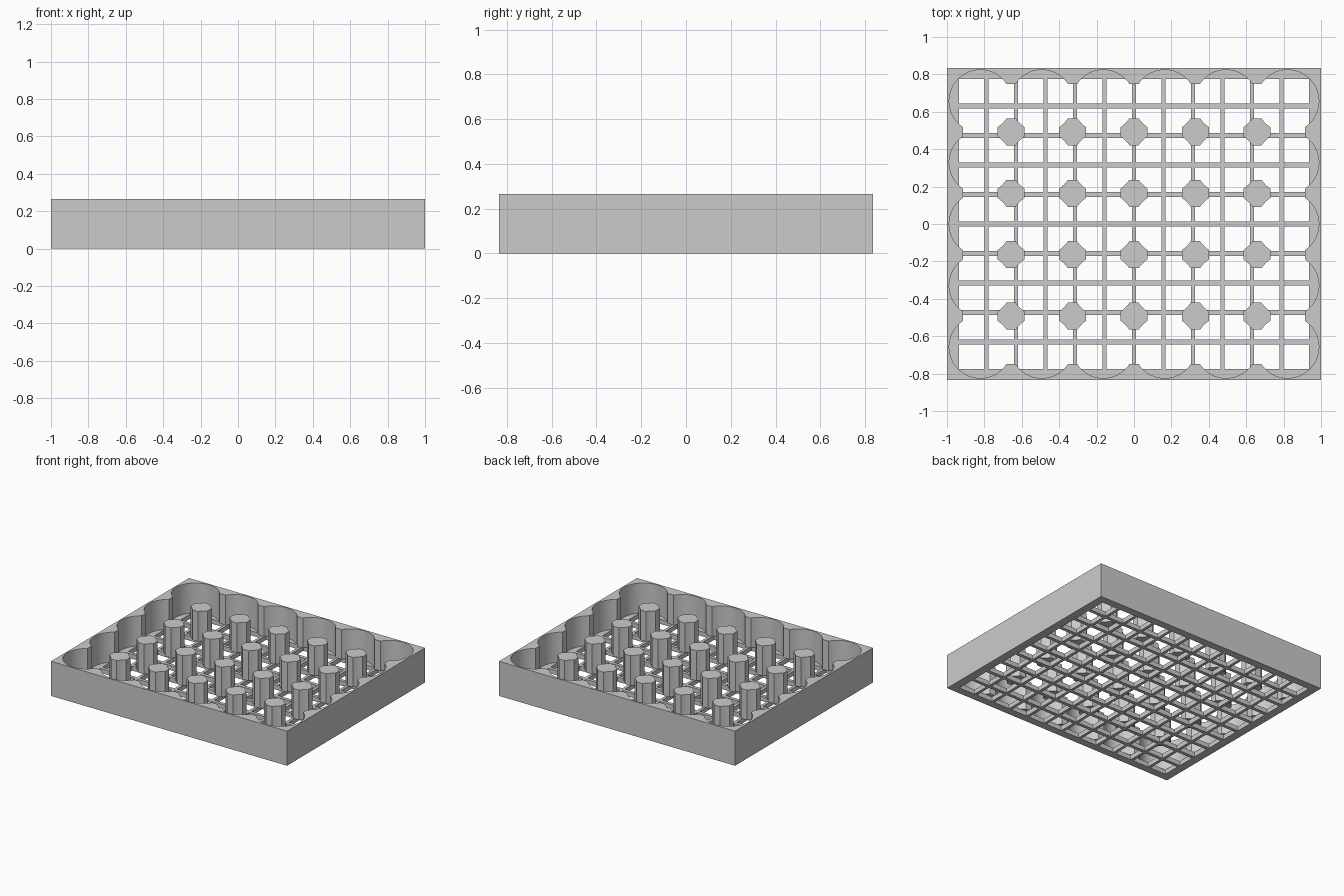
import bpy, bmesh, math
from mathutils import Matrix, Vector

if "Cube" in bpy.data.objects:
    bpy.data.objects.remove(bpy.data.objects["Cube"])

HALF_X, HALF_Y, HEIGHT = 1.0, 0.835, 0.265
FLOOR = 0.035
PITCH, RADIUS, SLOT = 0.3285, 0.167, 0.184   # round pockets and the slots joining them
COLS, ROWS = 6, 5
GRID, HOLE_X, HOLE_Y = 0.1578, 0.136, 0.132  # floor grate


def add_box(bm, x, y, z0, z1, sx, sy):
    m = Matrix.Translation((x, y, (z0 + z1) / 2)) @ Matrix.Diagonal((sx, sy, z1 - z0, 1))
    bmesh.ops.create_cube(bm, size=1, matrix=m)


def finish(name, bm):
    mesh = bpy.data.meshes.new(name)
    bm.to_mesh(mesh)
    bm.free()
    obj = bpy.data.objects.new(name, mesh)
    bpy.context.collection.objects.link(obj)
    return obj


def centres(n, pitch):
    return [(i - (n - 1) / 2) * pitch for i in range(n)]


# Solid block for the tray
bm = bmesh.new()
add_box(bm, 0, 0, 0, HEIGHT, 2 * HALF_X, 2 * HALF_Y)
tray = finish("tray", bm)
grey = bpy.data.materials.new("grey plastic")
grey.diffuse_color = (0.6, 0.6, 0.6, 1)
grey.use_nodes = True
grey.node_tree.nodes["Principled BSDF"].inputs["Base Color"].default_value = grey.diffuse_color
tray.data.materials.append(grey)

# Round pockets, linked by straight slots so that posts remain between them
xs, ys = centres(COLS, PITCH), centres(ROWS, PITCH)
top = HEIGHT + 0.1
bm = bmesh.new()
for x in xs:
    for y in ys:
        bmesh.ops.create_cone(bm, cap_ends=True, segments=64, radius1=RADIUS, radius2=RADIUS,
                              depth=top - FLOOR,
                              matrix=Matrix.Translation((x, y, (top + FLOOR) / 2)))
    add_box(bm, x, 0, FLOOR, top, SLOT, (ROWS - 1) * PITCH)
for y in ys:
    add_box(bm, 0, y, FLOOR, top, (COLS - 1) * PITCH, SLOT)
pocket_cutter = finish("pocket_cutter", bm)

# Square holes that turn the floor into a grate
bm = bmesh.new()
for x in centres(12, GRID):
    for y in centres(10, GRID):
        add_box(bm, x, y, -0.1, FLOOR + 0.001, HOLE_X, HOLE_Y)
hole_cutter = finish("hole_cutter", bm)

# Cut the tray, then remove the cutters
for cutter in (pocket_cutter, hole_cutter):
    mod = tray.modifiers.new("cut", 'BOOLEAN')
    mod.operation, mod.object, mod.solver = 'DIFFERENCE', cutter, 'EXACT'
    mod.use_self = True
    bpy.context.view_layer.objects.active = tray
    bpy.ops.object.modifier_apply(modifier=mod.name)
    bpy.data.objects.remove(cutter)

# Smooth pocket walls with sharp edges
tray.select_set(True)
bpy.context.view_layer.objects.active = tray
bpy.ops.object.shade_smooth_by_angle(angle=math.radians(25))
